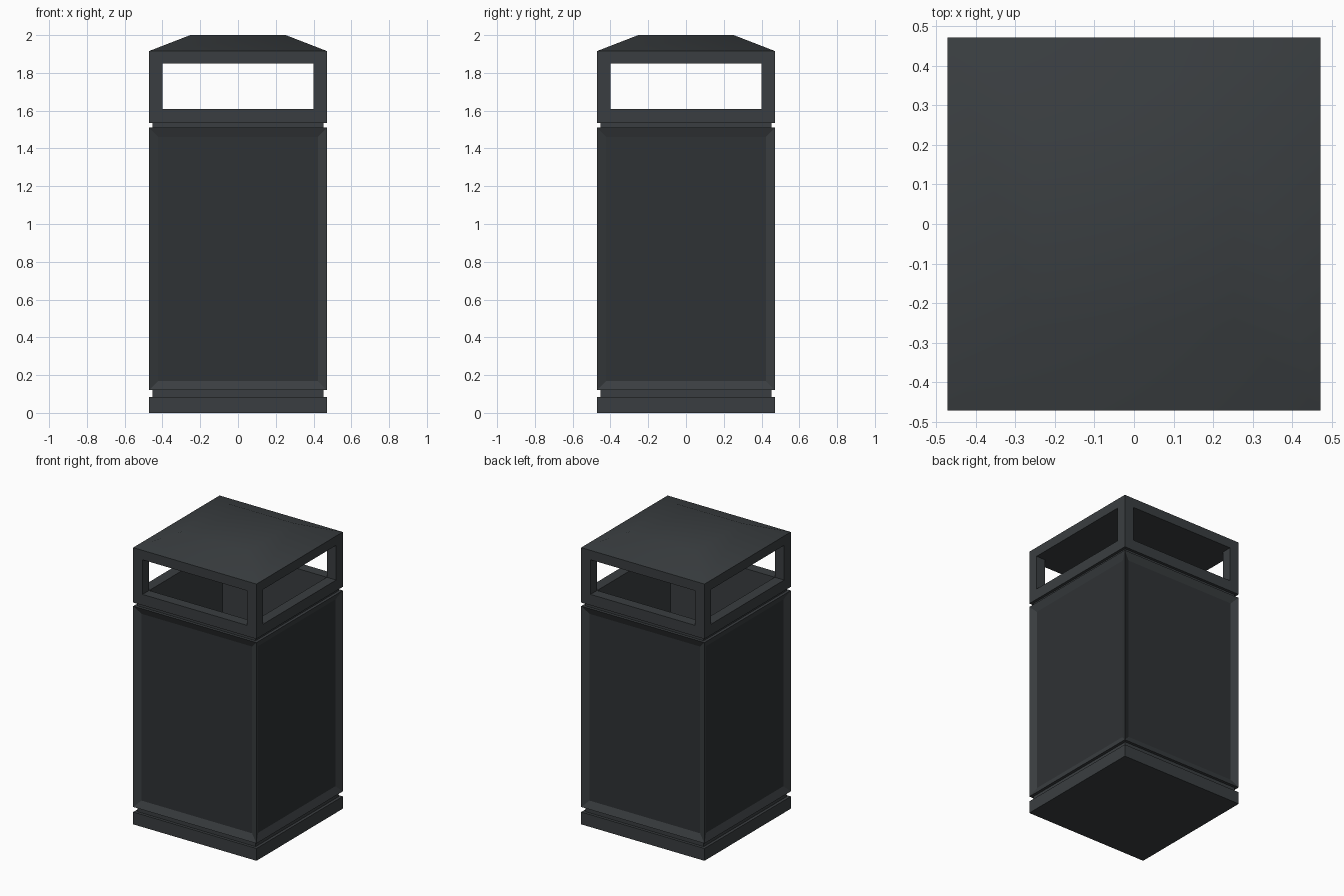
import bpy, bmesh, math

if "Cube" in bpy.data.objects:
    bpy.data.objects.remove(bpy.data.objects["Cube"])

HALF = 0.472     # outer half width
INNER = 0.40     # half width of openings and cavity
GROOVE = 0.452   # half width inside the shadow gaps


def material(name, color):
    m = bpy.data.materials.new(name)
    m.diffuse_color = (*color, 1)
    m.use_nodes = True
    m.node_tree.nodes["Principled BSDF"].inputs["Base Color"].default_value = m.diffuse_color
    return m


frame_mat = material("dark_frame", (0.042, 0.048, 0.052))
panel_mat = material("dark_panel", (0.028, 0.032, 0.035))


def loft(bm, sections, caps=True, cx=0, cy=0):
    """Join square sections (half width, z); return the side faces per level."""
    corners = ((-1, -1), (1, -1), (1, 1), (-1, 1))
    rings = [[bm.verts.new((cx + h * x, cy + h * y, z)) for x, y in corners]
             for h, z in sections]
    levels = []
    for a, b in zip(rings, rings[1:]):
        levels.append([bm.faces.new((a[i], a[(i + 1) % 4], b[(i + 1) % 4], b[i]))
                       for i in range(4)])
    if caps:
        bm.faces.new(rings[0][::-1])
        bm.faces.new(rings[-1])
    return levels


def finish(bm, name, smooth_angle=None):
    bm.normal_update()
    mesh = bpy.data.meshes.new(name)
    bm.to_mesh(mesh)
    bm.free()
    mesh.materials.append(frame_mat)
    mesh.materials.append(panel_mat)
    ob = bpy.data.objects.new(name, mesh)
    bpy.context.collection.objects.link(ob)
    if smooth_angle:
        bpy.ops.object.select_all(action='DESELECT')
        ob.select_set(True)
        bpy.context.view_layer.objects.active = ob
        bpy.ops.object.shade_smooth_by_angle(angle=math.radians(smooth_angle))
    return ob


# Plinth, body, shadow gaps, sill and inner cavity in one profile
bm = bmesh.new()
levels = loft(bm, [(HALF, 0), (HALF, 0.085), (GROOVE, 0.085), (GROOVE, 0.12),
                   (HALF, 0.12), (HALF, 1.51), (GROOVE, 1.51), (GROOVE, 1.535),
                   (HALF, 1.535), (HALF, 1.61), (INNER, 1.61), (INNER, 0.12)])
# Recessed side panels
panels = levels[4]
bm.normal_update()
bmesh.ops.inset_individual(bm, faces=panels, thickness=0.069, depth=-0.022)
for f in panels:
    f.material_index = 1
finish(bm, "bin_body")

# Corner posts of the hood
bm = bmesh.new()
c, r = (HALF + INNER) / 2, (HALF - INNER) / 2
for sx in (-1, 1):
    for sy in (-1, 1):
        loft(bm, [(r, 1.61), (r, 1.85)], caps=False, cx=sx * c, cy=sy * c)
finish(bm, "hood_posts")

# Hipped roof
bm = bmesh.new()
loft(bm, [(HALF, 1.85), (HALF, 1.915), (0.253, 2.0)])
finish(bm, "hood_roof", 40)
